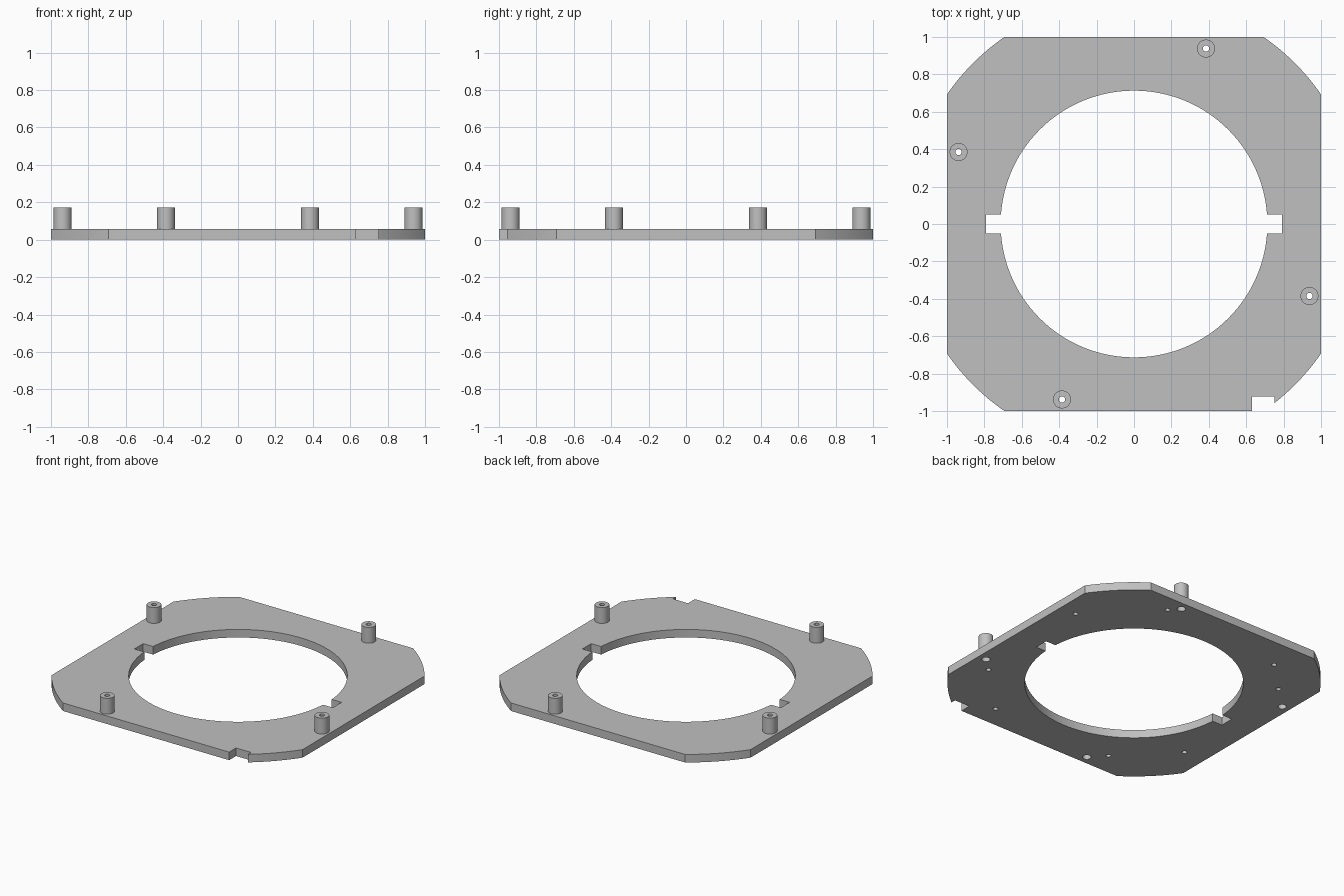
import bpy, bmesh
from math import sin, cos, radians, atan2, pi, hypot
from mathutils import Matrix

if "Cube" in bpy.data.objects:
    bpy.data.objects.remove(bpy.data.objects["Cube"])

grey = bpy.data.materials.new("plain grey")
grey.use_nodes = True
colour = (0.53, 0.53, 0.53, 1)
grey.diffuse_color = colour
grey.node_tree.nodes["Principled BSDF"].inputs["Base Color"].default_value = colour

THICK, POST_TOP = 0.058, 0.172
CORNER = 0.693                      # where the straight edges meet the corner arcs
CORNER_R = hypot(1, CORNER)


def make_object(name, bm):
    bmesh.ops.recalc_face_normals(bm, faces=bm.faces)
    mesh = bpy.data.meshes.new(name)
    bm.to_mesh(mesh)
    bm.free()
    obj = bpy.data.objects.new(name, mesh)
    mesh.materials.append(grey)
    bpy.context.collection.objects.link(obj)
    return obj


def prism(bm, points, z0, z1):
    low = [bm.verts.new((x, y, z0)) for x, y in points]
    high = [bm.verts.new((x, y, z1)) for x, y in points]
    bm.faces.new(low[::-1])
    bm.faces.new(high)
    for i in range(len(low)):
        j = (i + 1) % len(low)
        bm.faces.new((low[i], low[j], high[j], high[i]))


def circle(x, y, r, n):
    return [(x + r * cos(2 * pi * i / n), y + r * sin(2 * pi * i / n)) for i in range(n)]


def rect(x0, x1, y0, y1):
    return [(x0, y0), (x1, y0), (x1, y1), (x0, y1)]


def cut(target, profiles, z0, z1):
    bm = bmesh.new()
    for p in profiles:
        prism(bm, p, z0, z1)
    cutter = make_object("cutter", bm)
    cutter.hide_render = True
    mod = target.modifiers.new("cut", "BOOLEAN")
    mod.operation, mod.solver, mod.object = "DIFFERENCE", "EXACT", cutter
    bpy.context.view_layer.objects.active = target
    bpy.ops.object.modifier_apply(modifier=mod.name)
    bpy.data.objects.remove(cutter)


def smooth(obj):
    bpy.ops.object.select_all(action="DESELECT")
    obj.select_set(True)
    bpy.context.view_layer.objects.active = obj
    bpy.ops.object.shade_smooth_by_angle(angle=radians(30))


# Plate outline: square with four arc corners
start = atan2(CORNER, 1)
sweep = pi / 2 - 2 * start
outline = []
for k in range(4):
    for i in range(13):
        a = k * pi / 2 + start + sweep * i / 12
        outline.append((CORNER_R * cos(a), CORNER_R * sin(a)))
bm = bmesh.new()
prism(bm, outline, 0, THICK)
plate = make_object("base_plate", bm)

# Central opening, side key slots and the front edge notch
cut(plate, [circle(0, 0, 0.713, 128)], -0.1, 0.2)
cut(plate, [rect(-0.79, -0.6, -0.05, 0.05), rect(0.6, 0.79, -0.05, 0.05),
            rect(0.63, 0.75, -1.2, -0.922)], -0.1, 0.2)

# Bores under the four posts
posts = []
x, y = 0.385, 0.938
for k in range(4):
    posts.append((x, y))
    x, y = -y, x
cut(plate, [circle(px, py, 0.028, 24) for px, py in posts], -0.1, 0.2)

# Blind screw holes in the underside, a pair about each corner diagonal
pairs = [(45, 17.9, 0.98), (135, 9.7, 0.945), (225, 15, 0.96), (315, 15.4, 0.965)]
holes = []
for diagonal, spread, r in pairs:
    for side in (-1, 1):
        a = radians(diagonal + side * spread)
        holes.append(circle(r * cos(a), r * sin(a), 0.017, 20))
cut(plate, holes, -0.1, 0.045)
smooth(plate)

# Hollow standoff posts
for name, (px, py) in zip(("back", "left_side", "front", "right_side"), posts):
    n = 32
    bm = bmesh.new()
    rings = []
    for r, z in ((0.048, THICK), (0.048, POST_TOP), (0.017, POST_TOP), (0.017, THICK)):
        rings.append([bm.verts.new((vx, vy, z)) for vx, vy in circle(0, 0, r, n)])
    for a, b in zip(rings, rings[1:] + rings[:1]):
        for i in range(n):
            j = (i + 1) % n
            bm.faces.new((a[i], a[j], b[j], b[i]))
    bmesh.ops.transform(bm, matrix=Matrix.Translation((px, py, 0)), verts=bm.verts)
    smooth(make_object(name + "_post", bm))
